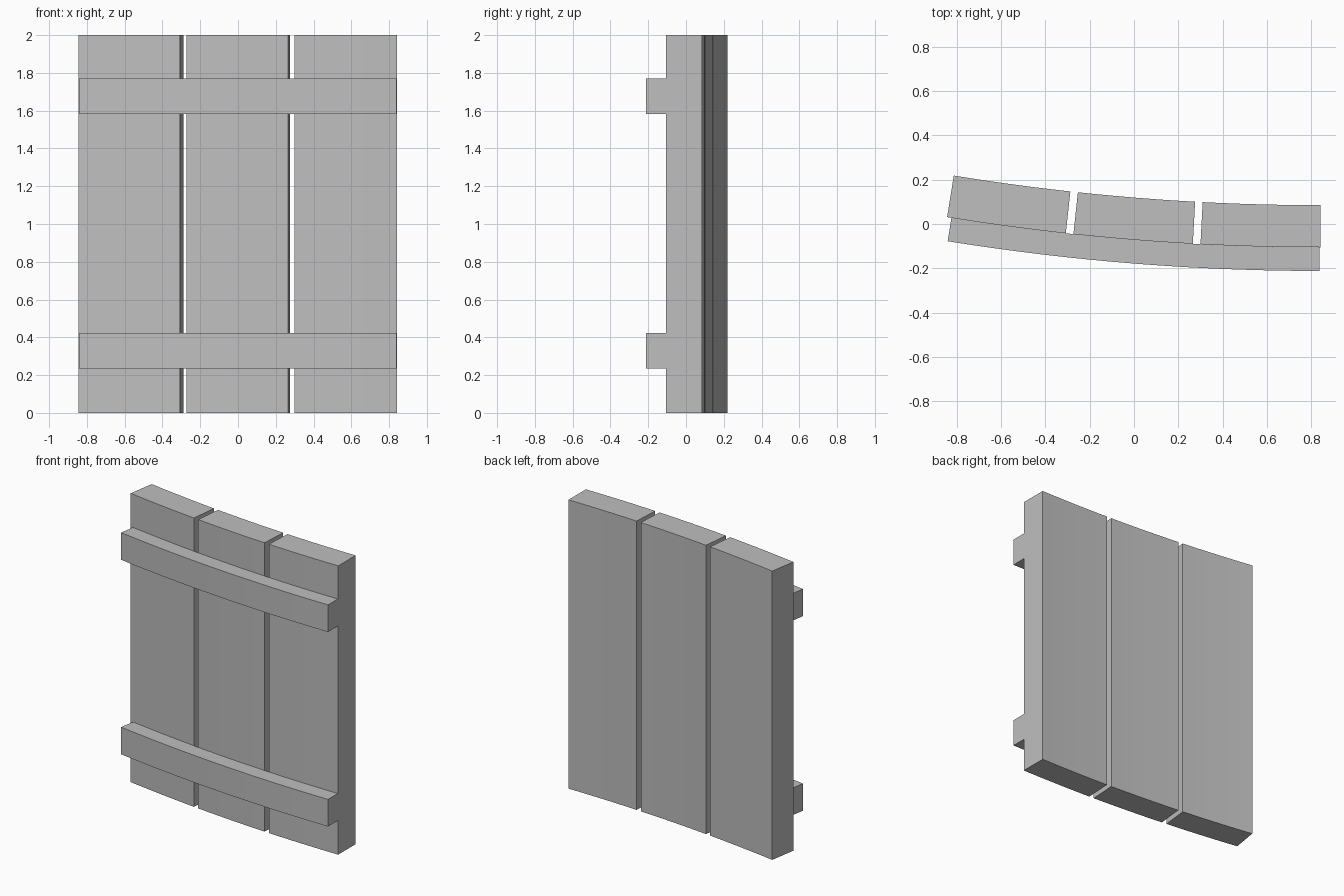
import bpy, bmesh, math

if "Cube" in bpy.data.objects:
    bpy.data.objects.remove(bpy.data.objects["Cube"])

# One grey for the whole door
grey = bpy.data.materials.new("plain grey")
grey.diffuse_color = (0.52, 0.52, 0.52, 1)
grey.use_nodes = True
grey.node_tree.nodes["Principled BSDF"].inputs["Base Color"].default_value = grey.diffuse_color

# Gentle curve: every part is a slice of rings around one far-away centre
CX, CY = 0.841, 10.4
R_BACK, R_FRONT, R_BATTEN = 10.315, 10.505, 10.612


def curved_board(name, a0, a1, r0, r1, z0, z1, steps):
    """Box bent along the arc from angle a0 to a1 between radii r0 and r1."""
    bm = bmesh.new()
    rings = []
    for i in range(steps + 1):
        a = a0 + (a1 - a0) * i / steps
        rings.append([bm.verts.new((CX - r * math.sin(a), CY - r * math.cos(a), z))
                      for r, z in ((r0, z0), (r1, z0), (r1, z1), (r0, z1))])
    for p, q in zip(rings, rings[1:]):
        for k in range(4):
            bm.faces.new((p[k], p[(k + 1) % 4], q[(k + 1) % 4], q[k]))
    bm.faces.new(rings[0])
    bm.faces.new(rings[-1])
    bmesh.ops.recalc_face_normals(bm, faces=bm.faces)
    mesh = bpy.data.meshes.new(name)
    bm.to_mesh(mesh)
    bm.free()
    mesh.materials.append(grey)
    obj = bpy.data.objects.new(name, mesh)
    bpy.context.collection.objects.link(obj)


# Three upright planks with narrow gaps
WIDTH, GAP = 0.0515, 0.0033
for i, side in enumerate(("right", "middle", "left")):
    start = i * (WIDTH + GAP)
    curved_board("plank_" + side, start, start + WIDTH, R_BACK, R_FRONT, 0, 2, 6)

# Two cross battens on the front
for name, z0, z1 in (("lower", 0.235, 0.423), ("upper", 1.582, 1.77)):
    curved_board("batten_" + name, 0.0003, 0.1592, R_FRONT, R_BATTEN, z0, z1, 18)
